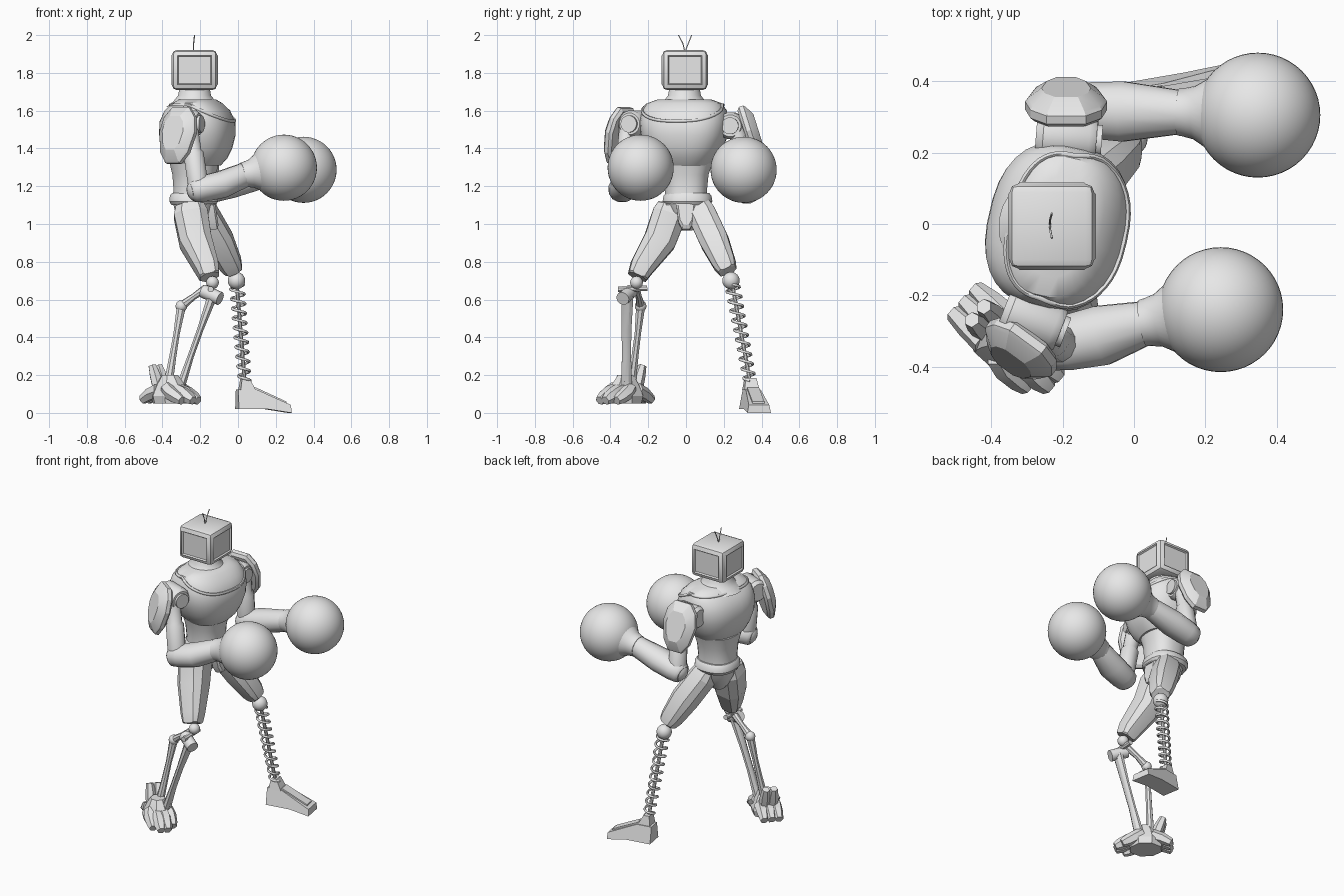
import bpy, bmesh, math
from mathutils import Vector, Matrix

cube = bpy.data.objects.get("Cube")
if cube:
    bpy.data.objects.remove(cube)

grey = bpy.data.materials.new("plain_grey")
grey.use_nodes = True
GREY = (0.8, 0.8, 0.8, 1)
grey.diffuse_color = GREY
grey.node_tree.nodes["Principled BSDF"].inputs["Base Color"].default_value = GREY
TWIST = Vector((0.974, -0.225, 0))   # direction the torso faces
ACROSS = Vector((0.225, 0.974, 0))   # towards its left shoulder


def smooth(ob, angle):
    bpy.ops.object.select_all(action='DESELECT')
    ob.select_set(True)
    bpy.context.view_layer.objects.active = ob
    bpy.ops.object.shade_smooth_by_angle(angle=math.radians(angle))


def finish(name, bm, angle=35):
    bmesh.ops.recalc_face_normals(bm, faces=bm.faces)
    me = bpy.data.meshes.new(name)
    bm.to_mesh(me)
    bm.free()
    me.materials.append(grey)
    ob = bpy.data.objects.new(name, me)
    bpy.context.collection.objects.link(ob)
    smooth(ob, angle)


def skin(bm, rings):
    """Join successive vertex rings and cap both ends."""
    n = len(rings[0])
    sides = [bm.faces.new((a[i], a[(i + 1) % n], b[(i + 1) % n], b[i]))
             for a, b in zip(rings, rings[1:]) for i in range(n)]
    bm.faces.new(rings[0])
    bm.faces.new(rings[-1])
    return sides


def sweep(name, pts, radii, n=16, ref=None, power=2, panel=0, angle=35):
    """Skin round sections along a path; a radius may be a pair."""
    pts = [Vector(p) for p in pts]
    whole = (pts[-1] - pts[0]).normalized()
    ref = ref or Vector((0, 0, 1) if abs(whole.x) > 0.8 else (1, 0, 0))
    bm = bmesh.new()
    rings = []
    for i, (p, r) in enumerate(zip(pts, radii)):
        d = (pts[min(i + 1, len(pts) - 1)] - pts[max(i - 1, 0)]).normalized()
        u = (ref - d * ref.dot(d)).normalized()
        v = d.cross(u)
        ru, rv = r if isinstance(r, tuple) else (r, r)
        ring = []
        for k in range(n):
            t = math.tau * (k + 0.5) / n
            c, s = math.cos(t), math.sin(t)
            ring.append(bm.verts.new(p + u * ru * math.copysign(abs(c) ** (2 / power), c)
                                     + v * rv * math.copysign(abs(s) ** (2 / power), s)))
        rings.append(ring)
    sides = skin(bm, rings)
    if panel:   # raise one long panel on every other side
        bmesh.ops.recalc_face_normals(bm, faces=bm.faces)
        for k in range(0, n, 2):
            bmesh.ops.inset_region(bm, faces=sides[k::n], thickness=panel, depth=panel * 0.8,
                                   use_even_offset=True)
    finish(name, bm, angle)


def slab(name, outline, layers, origin, u, v, taper=0):
    """Stack scaled copies of an outline along its normal."""
    u, v, origin = Vector(u).normalized(), Vector(v).normalized(), Vector(origin)
    n = u.cross(v)
    bm = bmesh.new()
    skin(bm, [[bm.verts.new(origin + u * a * s + v * b * s + n * h * (1 - taper * b))
               for a, b in outline] for h, s in layers])
    finish(name, bm, 20)


def ball(name, centre, r, seg=48):
    bm = bmesh.new()
    bmesh.ops.create_uvsphere(bm, u_segments=seg, v_segments=seg // 2, radius=r,
                              matrix=Matrix.Translation(centre))
    finish(name, bm, 60)


def wire(name, pts, r, cyclic=False):
    cu = bpy.data.curves.new(name, 'CURVE')
    cu.dimensions = '3D'
    cu.bevel_depth, cu.bevel_resolution, cu.use_fill_caps = r, 1, True
    sp = cu.splines.new('POLY')
    sp.points.add(len(pts) - 1)
    for q, p in zip(sp.points, pts):
        q.co = (*p, 1)
    sp.use_cyclic_u = cyclic
    cu.materials.append(grey)
    ob = bpy.data.objects.new(name, cu)
    bpy.context.collection.objects.link(ob)
    bpy.ops.object.select_all(action='DESELECT')
    ob.select_set(True)
    bpy.context.view_layer.objects.active = ob
    bpy.ops.object.convert(target='MESH')
    smooth(bpy.context.object, 60)


# Head: rounded box with framed, sunken panels
bm = bmesh.new()
bmesh.ops.create_cube(bm, size=1, matrix=Matrix.Translation((-0.23, -0.006, 1.815))
                      @ Matrix.Diagonal((0.238, 0.238, 0.212, 1)))
bmesh.ops.bevel(bm, geom=bm.edges[:], offset=0.025, segments=2, profile=0.5, affect='EDGES')
bmesh.ops.recalc_face_normals(bm, faces=bm.faces)
bm.normal_update()
big = [f for f in bm.faces if f.calc_area() > 0.02 and abs(f.normal.z) < 0.5]
bmesh.ops.inset_individual(bm, faces=big, thickness=0.006, depth=0.004)
bmesh.ops.inset_individual(bm, faces=big, thickness=0.008, depth=-0.009)
finish("head", bm, 30)
for side, end in (("right", -0.04), ("left", 0.03)):
    wire(side + "_antenna", [(-0.235, -0.006, 1.91), (-0.235, end * 0.4, 1.955), (-0.23, end, 2.0)], 0.003)
sweep("neck", [(-0.23, -0.008, z) for z in (1.62, 1.65, 1.68, 1.73)], [0.15, 0.112, 0.088, 0.079], 24)

# Torso
CHEST = [(1.31, .12, .13), (1.35, .155, .17), (1.40, .178, .2), (1.47, .195, .228),
         (1.54, .193, .235), (1.60, .165, .224), (1.64, .122, .198), (1.66, .09, .14)]
CORE = Vector((-0.215, -0.008, 0))
sweep("chest", [CORE + Vector((0, 0, c[0])) for c in CHEST], [c[1:] for c in CHEST], 32, TWIST, 2.5)
collar = []
for k in range(48):
    t = math.tau * k / 48
    c, s = math.cos(t), math.sin(t)
    z = 1.63 - 0.085 * max(0, c)
    lo, hi = next((a, b) for a, b in zip(CHEST, CHEST[1:]) if b[0] >= z)
    f = (z - lo[0]) / (hi[0] - lo[0])
    rx, ry = lo[1] + f * (hi[1] - lo[1]), lo[2] + f * (hi[2] - lo[2])
    collar.append(CORE + Vector((0, 0, z)) + TWIST * rx * math.copysign(abs(c) ** 0.8, c)
                  + ACROSS * ry * math.copysign(abs(s) ** 0.8, s))
wire("collar_rim", collar, 0.009, True)
sweep("waist", [(-0.232, 0, z) for z in (1.1, 1.18, 1.26, 1.34)],
      [(.12, .115), (.11, .112), (.116, .12), (.135, .145)], 24, power=2.4)
sweep("belt", [(-0.235, 0.008, z) for z in (1.1, 1.12, 1.15, 1.165)],
      [(.118, .12), (.13, .133), (.127, .128), (.115, .115)], 20, power=2.4)
sweep("pelvis", [(-0.235, 0.005, z) for z in (1.12, 1.06, 1.0, 0.965)],
      [(.115, .115), (.1, .095), (.07, .055), (.04, .03)], 12)
slab("front_pelvis_plate", [(-.055, .06), (.055, .06), (.04, -.06), (.02, -.1), (-.02, -.1), (-.04, -.06)],
     [(-.03, 1), (.01, 1), (.02, .8)], (-0.135, 0, 1.07), (0, 1, 0), (-0.15, 0, 1))

# Arms: shoulder joint, plate, upper arm, forearm and glove
PLATE = [(-.055, .145), (.055, .145), (.1, .09), (.115, .01), (.09, -.1), (.045, -.16),
         (-.045, -.16), (-.09, -.1), (-.115, .01), (-.1, .09)]
arms = {
    "right": dict(joint=(-.28, -.27, 1.53), axis=(.93, -.36, 0), plate=(-.318, -.35, 1.475),
                  out=(-.57, -.78, .25), elbow=(-.207, -.337, 1.182), mid=(-.09, -.312, 1.208),
                  wrist=(.04, -.275, 1.262), glove=(.243, -.24, 1.298)),
    "left": dict(joint=(-.185, .24, 1.52), axis=(1, -.08, 0), plate=(-.19, .335, 1.485),
                 out=(0, .95, .3), elbow=(-.16, .32, 1.175), mid=(-.03, .315, 1.21),
                 wrist=(.14, .313, 1.255), glove=(.347, .305, 1.287))}
for side, a in arms.items():
    j, ax, n = Vector(a["joint"]), Vector(a["axis"]).normalized(), Vector(a["out"]).normalized()
    wrist, glove, elbow = Vector(a["wrist"]), Vector(a["glove"]), Vector(a["elbow"])
    sweep(side + "_shoulder_joint", [j - ax * .09, j - ax * .07, j + ax * .06, j + ax * .08],
          [.055, .072, .072, .058], 16)
    sweep(side + "_shoulder_cap", [j + ax * .07, j + ax * .095, j + ax * .095, j + ax * .085],
          [.045, .045, .03, .028], 20)
    sweep(side + "_shoulder_axle", [CORE + Vector((0, 0, 1.52)), j, a["plate"]], [.06, .055, .04], 12)
    u = Vector((0, 0, 1)).cross(n)
    slab(side + "_shoulder_plate", PLATE, [(-.025, .88), (-.012, 1), (.012, 1), (.022, .93), (.05, .6)],
         a["plate"], u, n.cross(u))
    top = j + ax * .04 + n * .03
    sweep(side + "_upper_arm", [top, top.lerp(elbow, .42), top.lerp(elbow, .46), elbow],
          [.045, .045, .055, .056], 12)
    ball(side + "_elbow", elbow, .066, 20)
    fwd = (Vector(a["mid"]) - elbow).normalized()
    sweep(side + "_forearm", [elbow - fwd * .045, elbow - fwd * .03, elbow + fwd * .02, a["mid"], wrist],
          [(.05, .055), (.064, .07), (.071, .08), (.074, .087), (.066, .062)], 12)
    d = (glove - wrist).normalized()
    sweep(side + "_glove_cuff", [wrist - d * .015, wrist, wrist + d * .03, wrist + d * .07, wrist + d * .1],
          [.066, .068, .075, .1, .12], 32)
    ball(side + "_glove", glove, .175)

# Thighs with raised panels
sweep("right_thigh", [(-.255, -.075, 1.1), (-.25, -.088, 1.05), (-.225, -.14, .91), (-.165, -.235, .77), (-.15, -.258, .72)],
      [.08, .098, .093, .069, .056], 8, panel=.009, angle=15)
sweep("left_thigh", [(-.2, .06, 1.1), (-.18, .085, 1.05), (-.1, .15, .91), (-.04, .203, .79), (-.02, .222, .75)],
      [.07, .082, .083, .066, .05], 8, panel=.009, angle=15)

# Left lower leg: ball knee, spring and block foot
ball("left_knee", (-.008, .238, .70), .046, 24)
hi, lo = Vector((-.006, .245, .68)), Vector((.035, .338, .17))
TURNS, STEPS = 10, 14
coil = []
for k in range(TURNS * STEPS + 1):
    f, t = k / (TURNS * STEPS), math.tau * k / STEPS
    coil.append(hi.lerp(lo, f) + Vector((math.cos(t), math.sin(t), 0)) * (.037 - .006 * f))
wire("left_shin_spring", coil, .0075)
sweep("left_shin_core", [hi, lo], [.011, .011], 8)
FWD = (.985, .17, 0)
slab("left_foot", [(-.005, .02), (-.005, .125), (.09, .125), (.275, .042), (.278, 0), (.15, .02)],
     [(-.063, 1), (.063, 1)], (0, .34, 0), FWD, (0, 0, 1), 3)
slab("left_foot_ridge", [(.06, .12), (.09, .135), (.255, .06), (.255, .035)],
     [(-.032, 1), (.032, 1)], (0, .34, 0), FWD, (0, 0, 1))
slab("left_ankle", [(.008, .12), (.018, .185), (.055, .185), (.09, .12)],
     [(-.06, 1), (.06, 1)], (0, .335, 0), FWD, (0, 0, 1), 2.8)

# Right lower leg: jointed twin struts
ball("right_knee", (-.135, -.262, .69), .034, 20)
sweep("right_knee_pin", [(-.185, -.29, .645), (-.095, -.335, .605)], [.036, .036], 14)
sweep("right_knee_bar", [(-.145, -.36, .655), (-.145, -.205, .66)], [.016, .016], 8)
ball("right_rear_joint", (-.3, -.24, .565), .031, 16)
sweep("right_knee_link", [(-.17, -.265, .66), (-.235, -.25, .615), (-.3, -.24, .565)], [.022, .017, .025], 8)
sweep("right_front_strut", [(-.135, -.31, .62), (-.2, -.315, .44), (-.25, -.315, .3), (-.3, -.315, .15)],
      [(.028, .034), (.018, .028), (.018, .026), (.025, .032)], 8)
sweep("right_rear_strut", [(-.3, -.24, .565), (-.325, -.255, .42), (-.345, -.27, .3), (-.37, -.29, .15)],
      [.026, .018, .02, .026], 8)

# Right foot: thick claws round a central block
fw, lat, base = Vector((.74, -.67, 0)), Vector((.67, .74, 0)), Vector((-.36, -.32, 0))


def foot(f, s, z):
    return base + fw * f + lat * s + Vector((0, 0, z))


sweep("right_foot_block", [foot(0, 0, z) for z in (.05, .09, .15, .2)],
      [(.1, .085), (.11, .095), (.085, .07), (.045, .045)], 8, ref=fw, angle=15)
for k, s in enumerate((-.06, -.02, .02, .06)):
    reach = .205 - abs(s) * 1.1
    sweep(f"right_toe_{k + 1}", [foot(.02, s * .8, .13), foot(reach - .08, s, .105), foot(reach - .03, s, .08), foot(reach, s, .065)],
          [.04, .04, .035, .025], 6, angle=15)
for k, s in enumerate((-.045, 0, .045)):
    sweep(f"right_heel_claw_{k + 1}", [foot(-.04, s, .12), foot(-.1, s, .1), foot(-.155, s, .07)],
          [.04, .036, .026], 6, angle=15)
for k, s in enumerate((-.025, .025)):
    sweep(f"right_heel_spur_{k + 1}", [foot(-.06, s, .13), foot(-.085, s, .2), foot(-.105, s, .25)],
          [.034, .031, .022], 6, angle=15)
